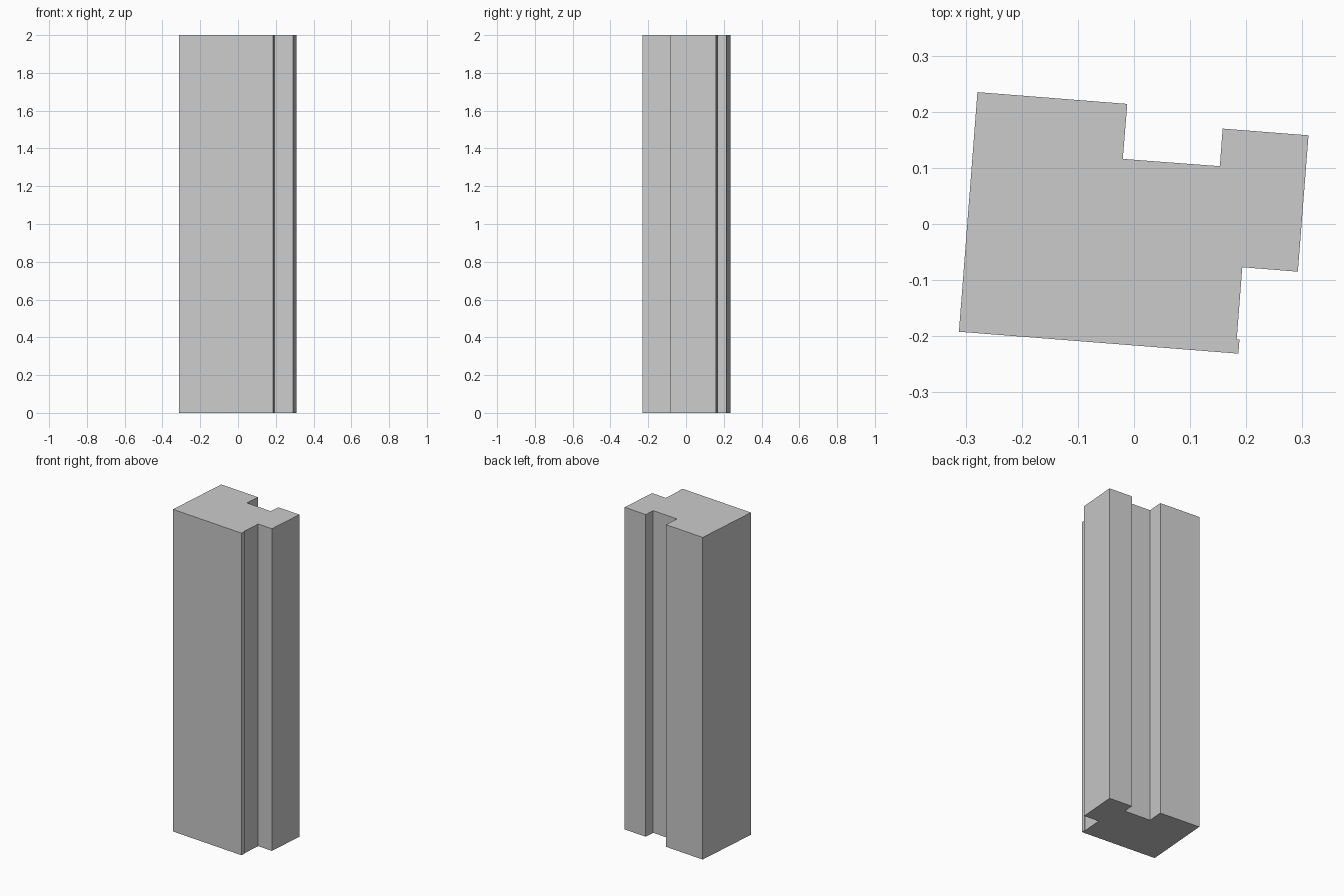
import bpy, bmesh

if "Cube" in bpy.data.objects:
    bpy.data.objects.remove(bpy.data.objects["Cube"])

# Plan outline of the notched pillar (slightly turned about z)
outline = [
    (-0.312, -0.192), (0.186, -0.231),                   # front face
    (0.188, -0.206), (0.183, -0.206),                    # small corner lip
    (0.193, -0.077), (0.292, -0.085), (0.311, 0.158),    # right wing
    (0.158, 0.170), (0.153, 0.103),                      # back recess
    (-0.020, 0.116), (-0.012, 0.214), (-0.279, 0.235),   # back left block
]
HEIGHT = 2.0

# Extrude the outline straight up
bm = bmesh.new()
base = bm.faces.new([bm.verts.new((x, y, 0)) for x, y in outline])
top = bmesh.ops.extrude_face_region(bm, geom=[base], use_keep_orig=True)["geom"]
bmesh.ops.translate(bm, vec=(0, 0, HEIGHT),
                    verts=[g for g in top if isinstance(g, bmesh.types.BMVert)])
bmesh.ops.recalc_face_normals(bm, faces=bm.faces[:])

mesh = bpy.data.meshes.new("notched_pillar")
bm.to_mesh(mesh)
bm.free()
bpy.context.collection.objects.link(bpy.data.objects.new("notched_pillar", mesh))
